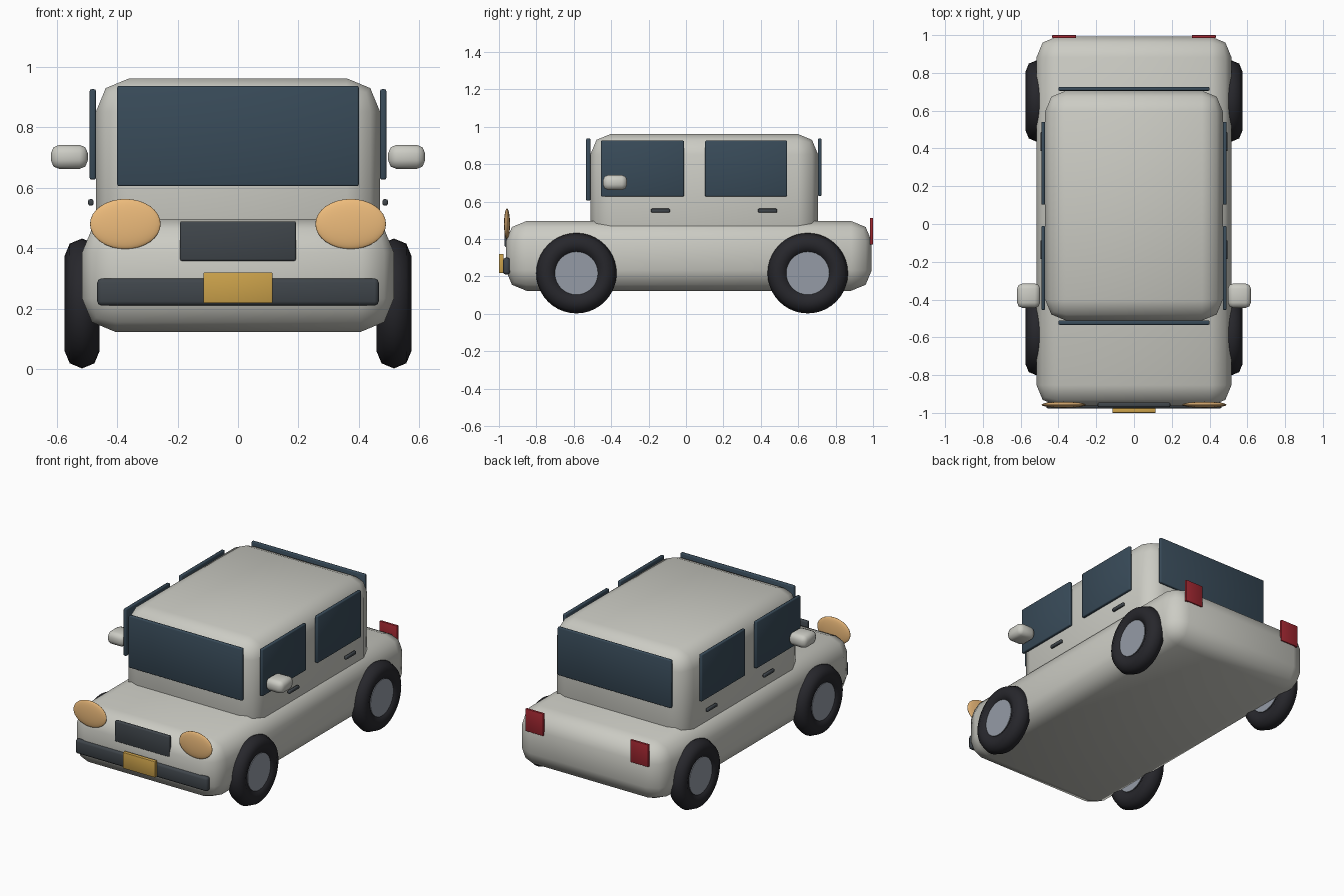
import bpy
from math import pi, radians

if "Cube" in bpy.data.objects:
    bpy.data.objects.remove(bpy.data.objects["Cube"])


def material(name, r, g, b):
    m = bpy.data.materials.new(name)
    m.diffuse_color = (r, g, b, 1)
    m.use_nodes = True
    m.node_tree.nodes["Principled BSDF"].inputs["Base Color"].default_value = m.diffuse_color
    return m


PAINT = material("paint", 0.60, 0.60, 0.55)
GLASS = material("glass", 0.04, 0.07, 0.10)
RUBBER = material("rubber", 0.02, 0.02, 0.025)
METAL = material("metal", 0.30, 0.33, 0.38)
TRIM = material("trim", 0.05, 0.06, 0.07)
AMBER = material("amber", 0.85, 0.50, 0.20)
YELLOW = material("yellow", 0.60, 0.36, 0.07)
RED = material("red", 0.35, 0.02, 0.03)


def finish(name, mat, angle=50):
    ob = bpy.context.object
    ob.name = name
    ob.data.materials.append(mat)
    bpy.ops.object.shade_smooth_by_angle(angle=radians(angle))
    return ob


def box(name, x, y, z, mat, bevel=0.006, segments=2):
    """Rounded box given by (min, max) ranges on each axis."""
    bpy.ops.mesh.primitive_cube_add(
        size=1, location=[(a + b) / 2 for a, b in (x, y, z)])
    bpy.context.object.scale = [b - a for a, b in (x, y, z)]
    bpy.ops.object.transform_apply(location=False, rotation=False, scale=True)
    mod = bpy.context.object.modifiers.new("round", 'BEVEL')
    mod.width = bevel
    mod.segments = segments
    bpy.ops.object.modifier_apply(modifier=mod.name)
    return finish(name, mat)


def span(side, a, b):
    return tuple(sorted((side * a, side * b)))


# Body and cabin
box("body", (-0.516, 0.516), (-0.963, 0.993), (0.123, 0.496), PAINT, 0.11)
box("cabin", (-0.47, 0.47), (-0.511, 0.706), (0.30, 0.962), PAINT, 0.11)

# Front and rear glass
box("windshield", (-0.40, 0.40), (-0.534, -0.511), (0.605, 0.937), GLASS)
box("rear_window", (-0.40, 0.40), (0.705, 0.725), (0.63, 0.937), GLASS)

# Nose details
box("grille", (-0.192, 0.192), (-0.97, -0.945), (0.358, 0.489), TRIM)
box("bumper", (-0.466, 0.466), (-0.978, -0.941), (0.21, 0.30), TRIM, 0.014)
box("number_plate", (-0.114, 0.114), (-1.0, -0.975), (0.218, 0.32), YELLOW, 0.003)

for side, label in ((-1, "left"), (1, "right")):
    # Side windows and door handles
    for end, win, handle in (("front", (-0.455, -0.011), (-0.187, -0.086)),
                             ("rear", (0.102, 0.541), (0.385, 0.487))):
        box(f"{end}_window_{label}", span(side, 0.47, 0.491), win,
            (0.627, 0.926), GLASS)
        box(f"{end}_handle_{label}", span(side, 0.478, 0.496), handle,
            (0.541, 0.562), TRIM)

    # Mirror
    box(f"mirror_{label}", span(side, 0.497, 0.619), (-0.444, -0.315),
        (0.662, 0.742), PAINT, 0.028)

    # Headlight and tail light
    bpy.ops.mesh.primitive_uv_sphere_add(
        segments=32, ring_count=16, radius=1, location=(side * 0.373, -0.957, 0.48))
    bpy.context.object.scale = (0.117, 0.016, 0.083)
    finish(f"headlight_{label}", AMBER, 180)
    box(f"tail_light_{label}", span(side, 0.307, 0.433), (0.984, 1.0),
        (0.37, 0.512), RED, 0.003)

    # Wheels: ring tyre with a slightly recessed hub
    for end, y in (("front", -0.586), ("rear", 0.651)):
        place = dict(location=(side * 0.516, y, 0.217), rotation=(0, pi / 2, 0))
        bpy.ops.mesh.primitive_torus_add(
            major_segments=40, minor_segments=8, major_radius=0.157,
            minor_radius=0.058, **place)
        finish(f"{end}_tyre_{label}", RUBBER, 60)
        bpy.ops.mesh.primitive_cylinder_add(
            vertices=32, radius=0.115, depth=0.088, **place)
        finish(f"{end}_hub_{label}", METAL)
